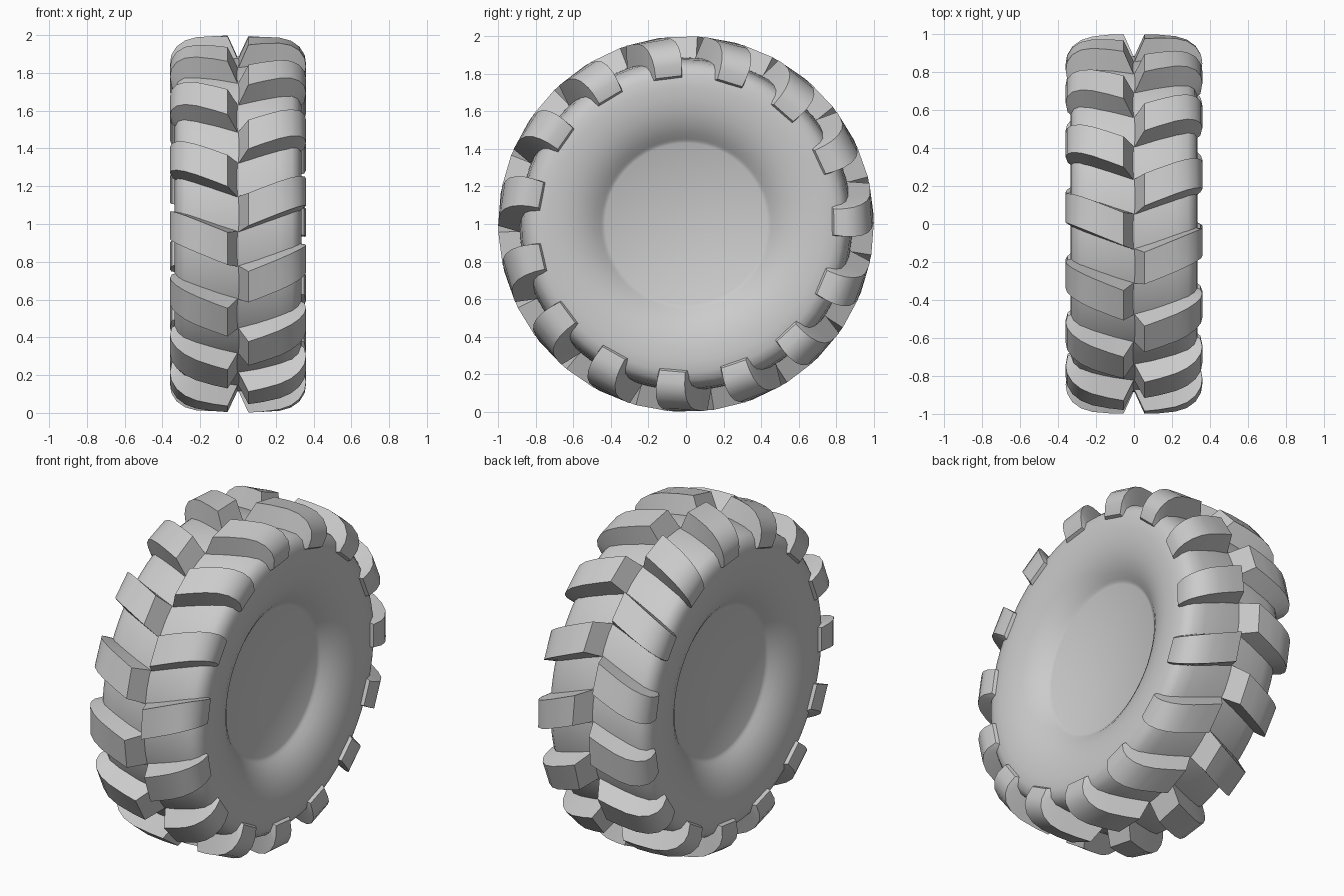
import bpy, bmesh, math

if "Cube" in bpy.data.objects:
    bpy.data.objects.remove(bpy.data.objects["Cube"])

LUGS = 15                      # tread bars on each side
STEP = 2 * math.pi / LUGS

rubber = bpy.data.materials.new("rubber_grey")
rubber.diffuse_color = (0.6, 0.6, 0.6, 1)
rubber.use_nodes = True
rubber.node_tree.nodes["Principled BSDF"].inputs["Base Color"].default_value = rubber.diffuse_color


def point(x, r, a):
    """Position on the wheel: a = 0 faces the front, a = 90 degrees is the top."""
    return (x, -r * math.cos(a), 1 + r * math.sin(a))


def finish(bm, name, angle):
    bmesh.ops.recalc_face_normals(bm, faces=bm.faces)
    me = bpy.data.meshes.new(name)
    bm.to_mesh(me)
    bm.free()
    ob = bpy.data.objects.new(name, me)
    bpy.context.collection.objects.link(ob)
    me.materials.append(rubber)
    bpy.ops.object.select_all(action='DESELECT')
    ob.select_set(True)
    bpy.context.view_layer.objects.active = ob
    bpy.ops.object.shade_smooth_by_angle(angle=math.radians(angle))
    return ob


# Tyre body: rounded profile turned about the axle, flat discs close the hub
half = [(0.222, 0.43), (0.23, 0.445), (0.238, 0.455), (0.262, 0.485), (0.29, 0.53),
        (0.315, 0.59), (0.33, 0.66), (0.335, 0.73), (0.332, 0.79), (0.318, 0.832),
        (0.285, 0.86), (0.22, 0.875), (0.11, 0.884)]
profile = half + [(0, 0.886)] + [(-x, r) for x, r in reversed(half)]
SEG = 72
bm = bmesh.new()
rings = [[bm.verts.new(point(x, r, 2 * math.pi * i / SEG)) for i in range(SEG)]
         for x, r in profile]
for a, b in zip(rings, rings[1:]):
    for i in range(SEG):
        j = (i + 1) % SEG
        bm.faces.new((a[i], a[j], b[j], b[i]))
bm.faces.new(rings[0])
bm.faces.new(rings[-1])
finish(bm, "tyre_body", 35)

# Tread bar stations from centre to sidewall: top x, top r, base x, base r
stations = [(0.055, 1.0, 0.0, 0.88), (0.13, 0.998, 0.12, 0.865),
            (0.22, 0.99, 0.21, 0.855), (0.28, 0.972, 0.26, 0.84),
            (0.325, 0.94, 0.29, 0.81), (0.353, 0.895, 0.305, 0.79),
            (0.36, 0.85, 0.31, 0.78), (0.35, 0.79, 0.31, 0.77)]


def bar_angle(x):
    """Bars sweep forward from the centre line to the shoulder."""
    return math.radians(3.2 + 8.3 * min(x, 0.36) / 0.36)


def add_bar(bm, side, offset):
    top_w, base_w = math.radians(5.0), math.radians(6.2)
    sections = []
    for tx, tr, bx, br in stations:
        ta, ba = bar_angle(tx) + offset, bar_angle(max(bx, tx - 0.05)) + offset
        sections.append([bm.verts.new(point(side * x, r, a)) for x, r, a in (
            (bx, br, ba - base_w), (tx, tr, ta - top_w),
            (tx, tr, ta + top_w), (bx, br, ba + base_w))])
    for a, b in zip(sections, sections[1:]):
        for i in range(4):
            j = (i + 1) % 4
            bm.faces.new((a[i], a[j], b[j], b[i]))
    bm.faces.new(sections[0])
    bm.faces.new(sections[-1])


# Tread bars: the two sides are staggered by half a step
for name, side, shift in (("tread_bars_right", 1, 0.0), ("tread_bars_left", -1, 0.5)):
    bm = bmesh.new()
    for k in range(LUGS):
        add_bar(bm, side, (k + shift) * STEP)
    finish(bm, name, 32)
